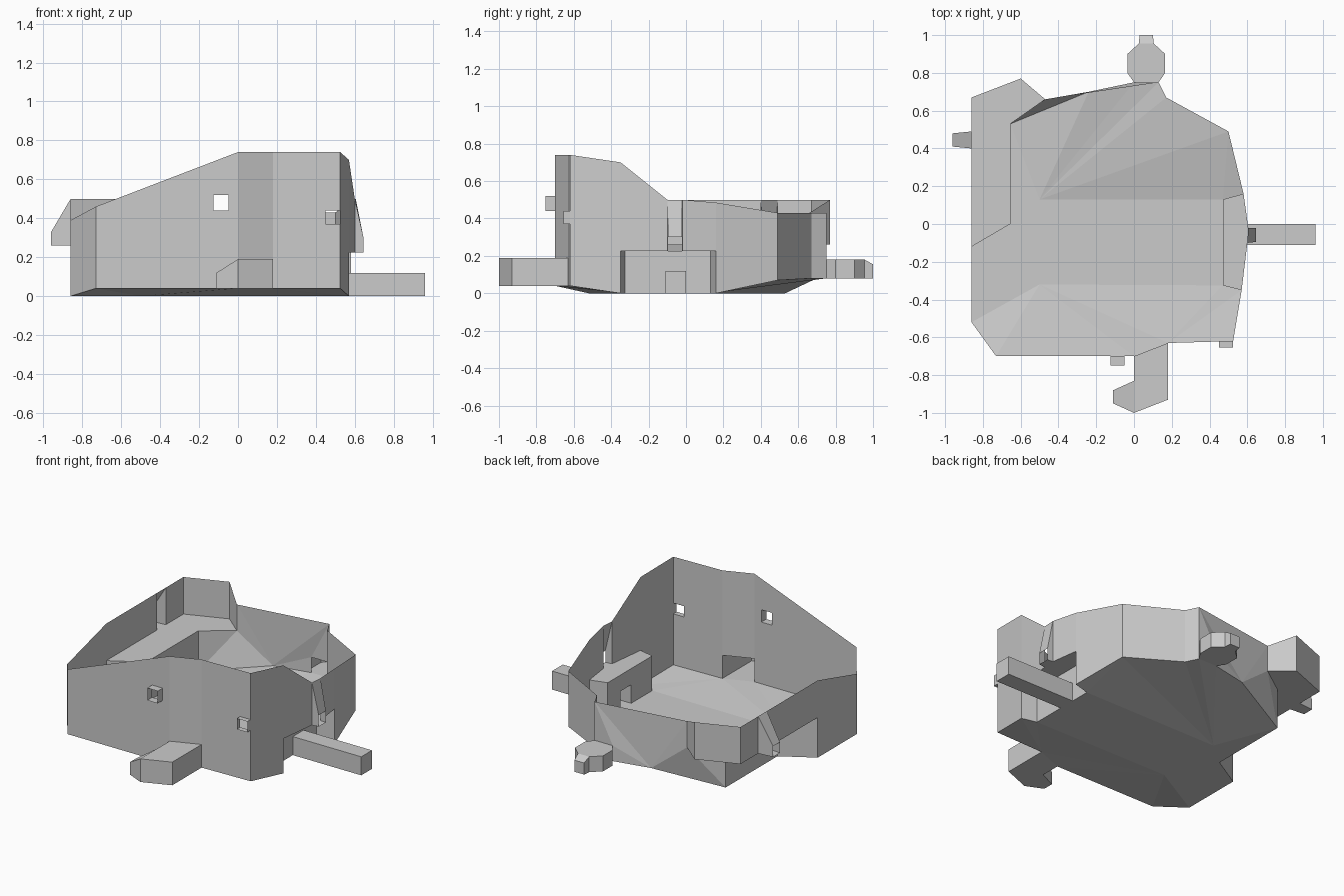
import bpy, bmesh

if "Cube" in bpy.data.objects:
    bpy.data.objects.remove(bpy.data.objects["Cube"])


def make(name, faces):
    """Sheet object from polygons; shared corners are welded."""
    bm = bmesh.new()
    for f in faces:
        bm.faces.new([bm.verts.new(p) for p in f])
    bmesh.ops.remove_doubles(bm, verts=bm.verts, dist=0.0005)
    me = bpy.data.meshes.new(name)
    bm.to_mesh(me)
    bm.free()
    ob = bpy.data.objects.new(name, me)
    bpy.context.collection.objects.link(ob)
    return ob


def at(pts, z):
    return [(p[0], p[1], z) for p in pts]


def wall(a, b, hole=None):
    """Upright wall between posts (x, y, bottom, top); hole = (u0, u1, z0, z1)."""
    def post(u):
        return [p + (q - p) * u for p, q in zip(a, b)]

    def panel(p, q):
        return [(p[0], p[1], p[2]), (q[0], q[1], q[2]), (q[0], q[1], q[3]), (p[0], p[1], p[3])]
    if not hole:
        return [panel(a, b)]
    u0, u1, z0, z1 = hole
    l, r = post(u0), post(u1)
    out = []
    if u0 > 0:
        out.append(panel(a, l))
    if u1 < 1:
        out.append(panel(r, b))
    if z0 > min(l[2], r[2]) + 0.001:
        out.append(panel((*l[:3], z0), (*r[:3], z0)))
    if z1 < max(l[3], r[3]) - 0.001:
        out.append(panel((*l[:2], z1, l[3]), (*r[:2], z1, r[3])))
    return out


def tube(inner, outer, cap=False):
    """Four-sided sleeve between two rectangular rings."""
    out = [[inner[i], inner[(i + 1) % 4], outer[(i + 1) % 4], outer[i]] for i in range(4)]
    return out + [outer] if cap else out


def ring_x(x, y0, y1, z0, z1):
    return [(x, y0, z0), (x, y1, z0), (x, y1, z1), (x, y0, z1)]


def ring_y(y, x0, x1, z0, z1):
    return [(x0, y, z0), (x1, y, z0), (x1, y, z1), (x0, y, z1)]


def skirt(pts):
    """Side walls along an open path of (x, y, bottom, top)."""
    return [f for p, q in zip(pts, pts[1:]) for f in wall(p, q)]


# Floor: flat strip in the middle, fans rising to front and back
A, B = (-.5, -.32, 0), (-.5, .13, 0)
RF, RB = (.47, -.325, 0), (.47, .13, 0)
L = (-.86, -.52, 0)
front = [L, (-.73, -.70, .04), (0, -.70, .04), (.18, -.63, .04), RF]
back = [RB, (.50, .49, .07), (.17, .67, .08), (.13, .75, .08),
        (0, .75, .08), (-.24, .70, .08), (-.655, .53, 0)]
floor = [[A, p, q] for p, q in zip(front, front[1:])]
floor += [[B, p, q] for p, q in zip(back, back[1:])]
floor += [[L, A, RF, RB, B, (-.655, .53, 0), (-.655, 0, 0), (-.86, -.12, 0)],
          [(.18, -.63, .04), (.525, -.62, .04), (.57, -.35, 0)],
          [(.18, -.63, .04), (.57, -.35, 0), RF],
          [RB, (.58, .16, 0), (.50, .49, .07)]]
make("floor", floor)

# Front wall with two peepholes and the passage opening
f = wall((-.86, -.52, 0, .39), (-.73, -.70, .04, .46))
f += wall((-.73, -.70, .04, .46), (0, -.70, .04, .74), (.605 / .73, .68 / .73, .44, .52))
f += wall((0, -.70, .04, .74), (.18, -.63, .04, .74), (0, 1, .04, .19))
f += wall((.18, -.63, .04, .74), (.525, -.62, .04, .74), (.27 / .345, 1, .37, .44))
make("front_wall", f)
make("left_peephole", tube(ring_y(-.70, -.125, -.05, .44, .52), ring_y(-.75, -.125, -.05, .44, .52)))
make("right_peephole", tube(ring_y(-.62, .45, .525, .37, .44), ring_y(-.655, .45, .525, .37, .44)))

# Right wall, overhanging above the right ledge
f = wall((.525, -.62, .04, .74), (.57, -.35, 0, .70))
f += wall((.57, -.35, .225, .70), (.60, -.10, .225, .50))
f += wall((.605, -.02, .225, .50), (.58, .16, .225, .485))
f += skirt([(.58, .16, 0, .485), (.50, .49, .07, .43), (.17, .67, .08, .43), (.13, .75, .08, .43)])
make("right_wall", f)
make("right_slit", tube([(.60, -.10, .225), (.605, -.02, .225), (.605, -.02, .50), (.60, -.10, .50)],
                        ring_x(.645, -.095, -.022, .225, .30)))

# Right ledge and its supporting wall with a doorway
ledge = [(.57, -.35), (.60, -.10), (.605, -.02), (.58, .16), (.47, .13), (.47, -.325)]
f = [at(ledge, .225)]
f += wall((.58, .16, 0, .225), (.47, .13, 0, .225))
f += wall((.47, .13, 0, .225), (.47, -.325, 0, .225), (.13 / .455, .24 / .455, 0, .12))
f += wall((.47, -.325, 0, .225), (.57, -.35, 0, .225))
make("right_ledge", f)
make("right_passage", tube(ring_x(.47, -.11, 0, 0, .12), ring_x(.96, -.11, 0, 0, .12), True))

# Left wall, overhanging above the left ledge, with its slit
f = wall((-.86, -.52, 0, .39), (-.86, -.12, 0, .50))
f += wall((-.86, -.12, .26, .50), (-.86, .67, .26, .50), (.52 / .79, .61 / .79, .26, .50))
f += skirt([(-.86, .67, .26, .50), (-.60, .77, .26, .50), (-.47, .66, .26, .43)])
make("left_wall", f)
make("left_slit", tube(ring_x(-.86, .40, .49, .26, .50), ring_x(-.96, .41, .48, .26, .33)))

# Left ledge and its supporting walls
ledge = [(-.86, .67), (-.60, .77), (-.47, .66), (-.655, .53), (-.655, 0), (-.86, -.12)]
f = [at(ledge, .26)]
f += skirt([(-.655, .53, 0, .26), (-.655, 0, 0, .26), (-.86, -.12, 0, .26)])
make("left_ledge", f)

# Back wall: leaning panels around the back opening
P, K = (-.24, .70, .08), (-.47, .66, .26)
T, O0, O1 = (.13, .75, .43), (0, .75, .18), (.13, .75, .18)
make("back_wall", [[(-.655, .53, 0), P, K],
                   [(-.655, .53, 0), K, (-.655, .53, .26)],
                   [P, T, (-.47, .66, .43)], [P, (-.47, .66, .43), K],
                   [P, O0, T], [P, (0, .75, .08), O0], [O0, O1, T]])

# Front passage with a low side alcove
p = [(0, -.70), (0, -.83), (-.11, -.88), (-.11, -.95), (0, -1.0), (.18, -.93), (.18, -.63)]
path = [(x, y, .04, .12 if x < -.05 else .19) for x, y in p]
f = skirt(path) + [at(p, .04), at([p[0], p[1], p[4], p[5], p[6]], .19)]
f.append([(x, y, t) for x, y, _, t in path[1:5]])
make("front_passage", f)

# Back chamber: eight-sided room with a short tapered end
p = [(0, .75), (-.035, .80), (-.035, .90), (.025, .955),
     (.105, .955), (.165, .90), (.165, .80), (.13, .75)]
path = [(x, y, .08, .18) for x, y in p]
f = skirt(path[:4]) + skirt(path[4:]) + [at(p, .08), at(p, .18)]
f += tube(ring_y(.955, .025, .105, .08, .18), ring_y(1.0, .03, .10, .08, .155), True)
make("back_chamber", f)
